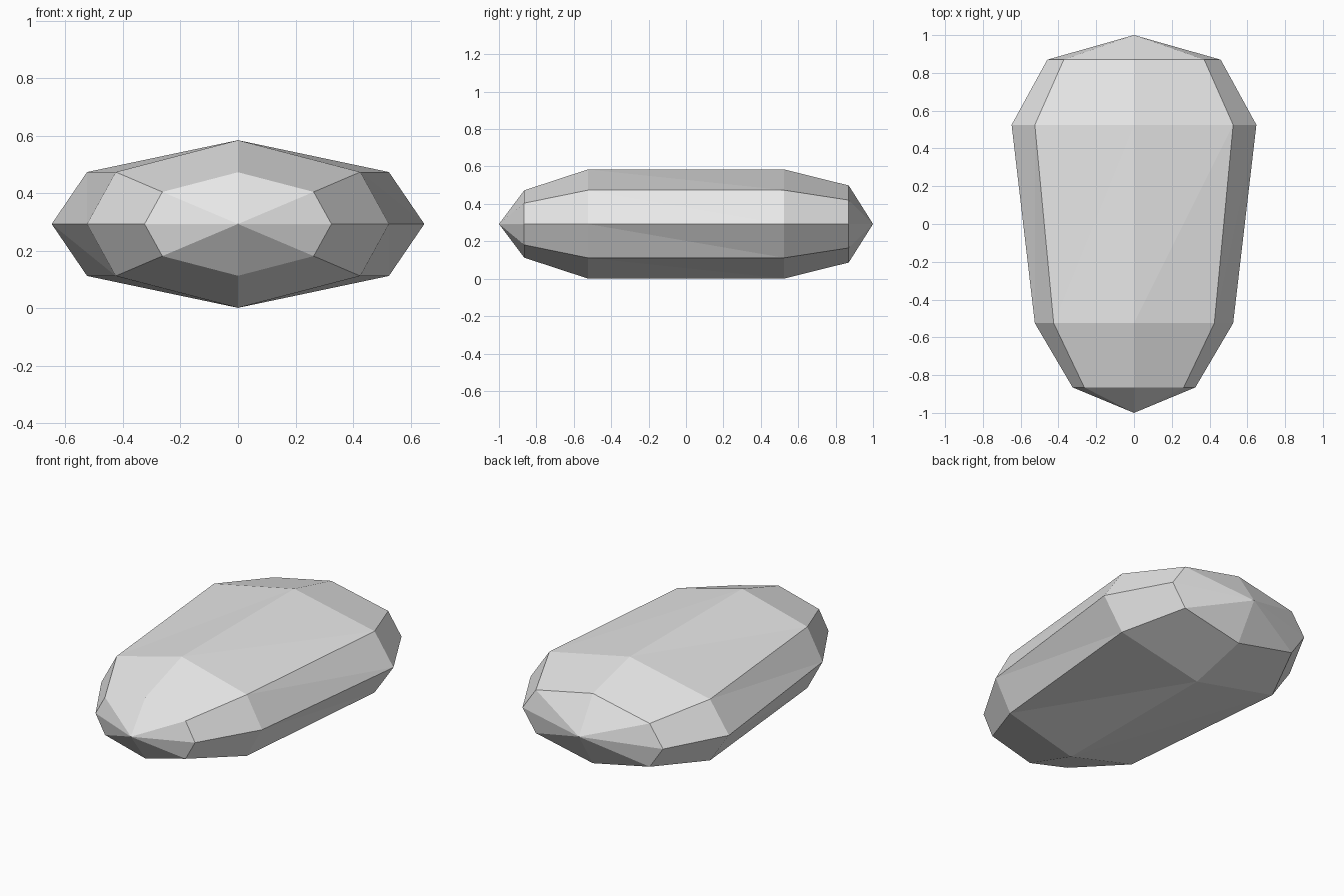
import bpy
import bmesh

cube = bpy.data.objects.get("Cube")
if cube:
    bpy.data.objects.remove(cube, do_unlink=True)

MID_Z = 0.2925

# Eight-sided cross-section, as fractions of half-width and half-height
SECTION = [(1, 0), (0.81, 0.62), (0, 1), (-0.81, 0.62),
           (-1, 0), (-0.81, -0.62), (0, -1), (0.81, -0.62)]

# Stations from front to back: y, half-width, half-height
STATIONS = [(-0.865, 0.325, 0.18), (-0.525, 0.525, 0.2915),
            (0.525, 0.648, 0.2915), (0.87, 0.459, 0.206)]

# Plain grey stone
stone = bpy.data.materials.new("grey_stone")
stone.use_nodes = True
grey = (0.8, 0.8, 0.8, 1)
stone.diffuse_color = grey
stone.node_tree.nodes["Principled BSDF"].inputs["Base Color"].default_value = grey

bm = bmesh.new()
rings = [[bm.verts.new((x * w, y, MID_Z + z * h)) for x, z in SECTION]
         for y, w, h in STATIONS]
front_tip = bm.verts.new((0, -1, MID_Z))
back_tip = bm.verts.new((0, 1, MID_Z))

for j in range(len(SECTION)):
    k = j - 1
    # Pointed ends
    bm.faces.new((front_tip, rings[0][k], rings[0][j]))
    bm.faces.new((back_tip, rings[-1][j], rings[-1][k]))
    # Facets between stations; the tapering middle is split on a diagonal
    for i, (a, b) in enumerate(zip(rings, rings[1:])):
        if i == 1:
            bm.faces.new((a[j], a[k], b[k]))
            bm.faces.new((a[j], b[k], b[j]))
        else:
            bm.faces.new((a[j], a[k], b[k], b[j]))

bmesh.ops.recalc_face_normals(bm, faces=bm.faces)
mesh = bpy.data.meshes.new("faceted_stone")
bm.to_mesh(mesh)
bm.free()
mesh.materials.append(stone)
body = bpy.data.objects.new("faceted_stone", mesh)
bpy.context.collection.objects.link(body)
